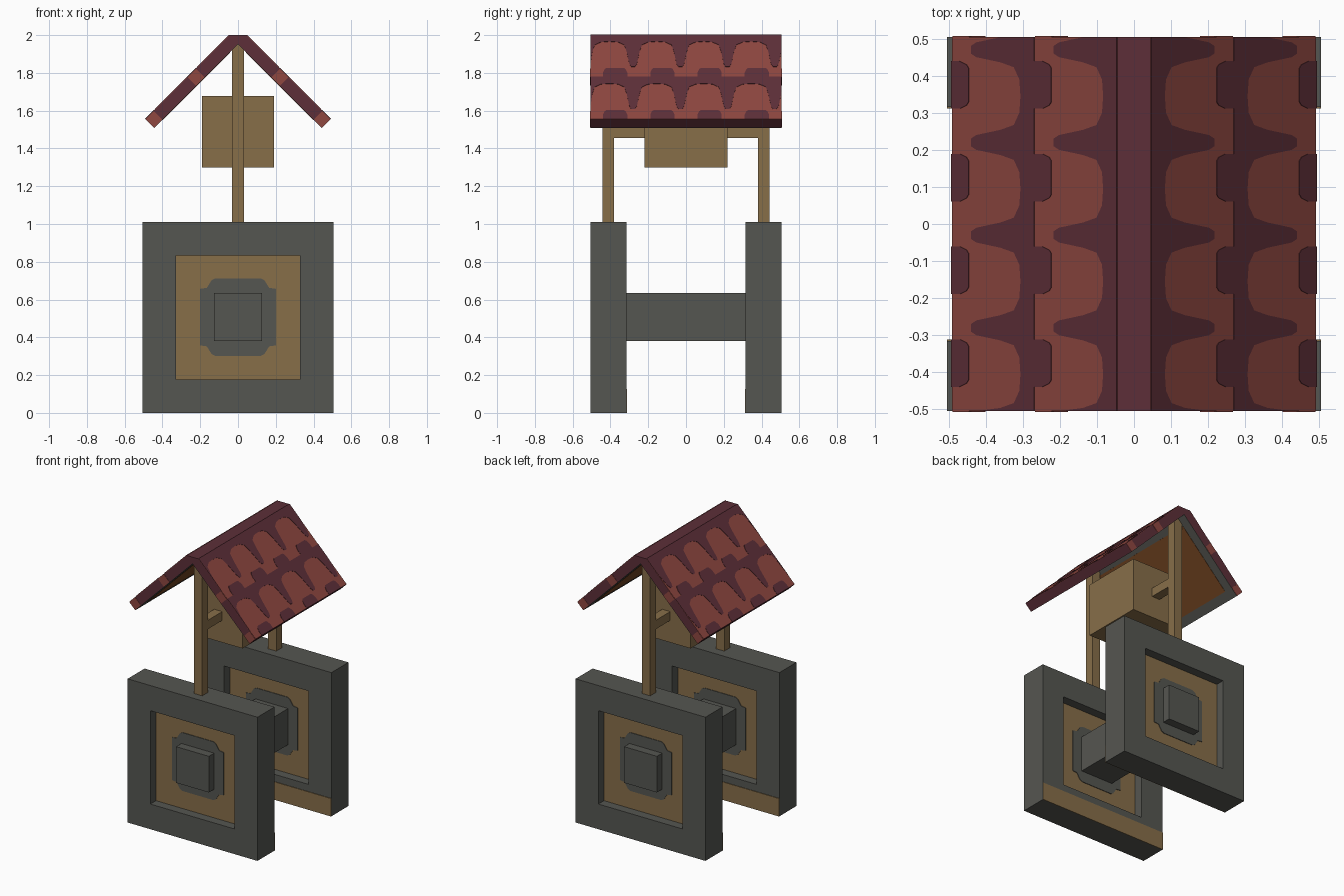
import bpy, bmesh
from mathutils import Vector

if "Cube" in bpy.data.objects:
    bpy.data.objects.remove(bpy.data.objects["Cube"])


def material(name, rgb):
    lin = [(c / 255 / 12.92) if c < 11 else ((c / 255 + 0.055) / 1.055) ** 2.4 for c in rgb]
    m = bpy.data.materials.new(name)
    m.use_nodes = True
    m.diffuse_color = (*lin, 1)
    m.node_tree.nodes["Principled BSDF"].inputs["Base Color"].default_value = (*lin, 1)
    return m


STONE = material("grey stone", (85, 86, 81))
WOOD = material("light wood", (135, 110, 73))
RED = material("tile red", (142, 71, 64))
MAROON = material("dark maroon", (93, 47, 56))
BROWN = material("warm brown", (121, 72, 35))


def finish(name, bm, *mats):
    bmesh.ops.recalc_face_normals(bm, faces=bm.faces)
    mesh = bpy.data.meshes.new(name)
    bm.to_mesh(mesh)
    bm.free()
    for m in mats:
        mesh.materials.append(m)
    ob = bpy.data.objects.new(name, mesh)
    bpy.context.scene.collection.objects.link(ob)
    return ob


def box_mesh(lo, hi):
    bm = bmesh.new()
    bmesh.ops.create_cube(bm, size=1)
    lo, hi = Vector(lo), Vector(hi)
    for v in bm.verts:
        v.co = (lo + hi) / 2 + v.co * (hi - lo)
    return bm


def box(name, lo, hi, mat):
    return finish(name, box_mesh(lo, hi), mat)


def add_prism(bm, points, offset):
    """Extrude a planar outline along an offset vector."""
    face = bm.faces.new([bm.verts.new(p) for p in points])
    ext = bmesh.ops.extrude_face_region(bm, geom=[face], use_keep_orig=True)
    moved = [g for g in ext["geom"] if isinstance(g, bmesh.types.BMVert)]
    bmesh.ops.translate(bm, verts=moved, vec=offset)


def prism(name, points, offset, mat):
    bm = bmesh.new()
    add_prism(bm, points, offset)
    return finish(name, bm, mat)


U = 0.063          # small module used for every thickness
H = 0.505          # half width of the base
MID = 0.507        # height of the axle centre
PLATE = 0.004

# Stone slabs with a recess on both broad faces
quarter = [(0.2, 0.15), (0.165, 0.155), (0.14, 0.195), (0.12, 0.205)]
outline = []
for sx, sz in ((1, 1), (-1, 1), (-1, -1), (1, -1)):
    pts = [(sx * x, MID + sz * z) for x, z in quarter]
    outline += pts if sx == sz else pts[::-1]

for side, word in ((-1, "front"), (1, "back")):
    inner = H - 3 * U
    ys = sorted((side * H, side * inner))
    bm = box_mesh((-H, ys[0], 0), (H, ys[1], 2 * H))
    bm.normal_update()
    for f in [f for f in bm.faces if abs(f.normal.y) > 0.9]:
        inward = -f.normal * U
        bmesh.ops.inset_region(bm, faces=[f], thickness=0.25)
        # deepen the recess with straight walls
        new = bmesh.ops.extrude_face_region(bm, geom=[f])["geom"]
        bmesh.ops.translate(bm, vec=inward, verts=[g for g in new if isinstance(g, bmesh.types.BMVert)])
        for g in new:
            if isinstance(g, bmesh.types.BMFace):
                g.material_index = 1
        if f.is_valid:
            bm.faces.remove(f)
    finish(word + "_stone_slab", bm, STONE, WOOD)

    # Stone patches on the recess floors
    for y, out, label in ((H - U, side, "outer"), (inner + U, -side, "inner")):
        prism(f"{word}_{label}_patch", [(x, side * y, z) for x, z in outline],
              (0, out * PLATE, 0), STONE)

    # Wooden strip along the foot of the inner face
    ys = sorted((side * inner, side * (inner - PLATE)))
    box(word + "_foot_strip", (-H, ys[0], 0), (H, ys[1], 2 * U), WOOD)

    # Post
    ys = sorted((side * 0.38, side * 0.443))
    box(word + "_post", (-U / 2, ys[0], 2 * H), (U / 2, ys[1], 1.955), WOOD)

box("axle", (-0.127, -H, MID - 0.127), (0.127, H, MID + 0.127), STONE)
box("cross_beam", (-U / 2, -0.4, 1.455), (U / 2, 0.4, 1.517), WOOD)
box("hanging_box", (-0.19, -0.22, 1.3), (0.19, 0.22, 1.677), WOOD)

# Roof
T = 0.0445         # horizontal reach of the roof thickness
RUN = 0.4455       # horizontal run of each slope
TOP = 2.0


def end_section(s, a, b, y):
    """Cross-section of a slope between runs a and b."""
    z = TOP - T
    return [(s * a, y, z - a), (s * (a + T), y, TOP - a),
            (s * (b + T), y, TOP - b), (s * b, y, z - b)]


# Half outlines of the tile gaps: (run, half width)
finger = [(0.0, 0.125), (0.036, 0.125), (0.039, 0.08), (0.054, 0.047),
          (0.09, 0.034), (0.155, 0.02), (0.17, 0.01)]
bump = [(0.176, 0.045), (0.182, 0.055), (0.2, 0.064), (0.223, 0.064)]

for s, word in ((1, "left"), (-1, "right")):
    normal = Vector((s, 0, 1)).normalized()
    prism(word + "_roof_panel", end_section(s, 0, RUN, -H), (0, 2 * H, 0), MAROON)

    # Red tile layer, with maroon gaps laid over it
    def on_top(run, y):
        return Vector((s * (run + T), y, TOP - run))

    prism(word + "_tiles", [on_top(r, y) for r, y in ((0, -H), (RUN, -H), (RUN, H), (0, H))],
          normal * 0.002, RED)
    bm = bmesh.new()
    for row in range(2):
        start = row * 0.223
        for i in range(5):
            for half, centre in ((finger, -0.53 + i * 0.25), (bump, -0.375 + i * 0.25)):
                if half is bump and i == 4:
                    continue
                pts = [(r, centre + w) for r, w in half] + [(r, centre - w) for r, w in half[::-1]]
                add_prism(bm, [on_top(start + r, max(-H, min(H, y))) + normal * 0.002
                               for r, y in pts], normal * 0.002)
    bmesh.ops.dissolve_degenerate(bm, dist=1e-5, edges=bm.edges)
    finish(word + "_tile_gaps", bm, MAROON)

    # Red blocks on the gable edges
    for end in (-1, 1):
        for k, a in enumerate((0.178, RUN - T)):
            prism(f"{word}_edge_block_{k}", end_section(s, a, a + T, end * H),
                  (0, end * 0.002, 0), RED)

    # Underside: grey frame with brown boarding
    for label, m, depth, mat in (("frame", 0, 0.002, STONE), ("boarding", 1, 0.004, BROWN)):
        a, b, y = m * T, RUN - m * T, H - m * U
        prism(f"{word}_under_{label}",
              [(s * r, yy, TOP - T - r) for r, yy in ((a, -y), (b, -y), (b, y), (a, y))],
              -normal * depth, mat)

prism("ridge_cap", [(0, -H, TOP - T), (T, -H, TOP), (-T, -H, TOP)], (0, 2 * H, 0), MAROON)
